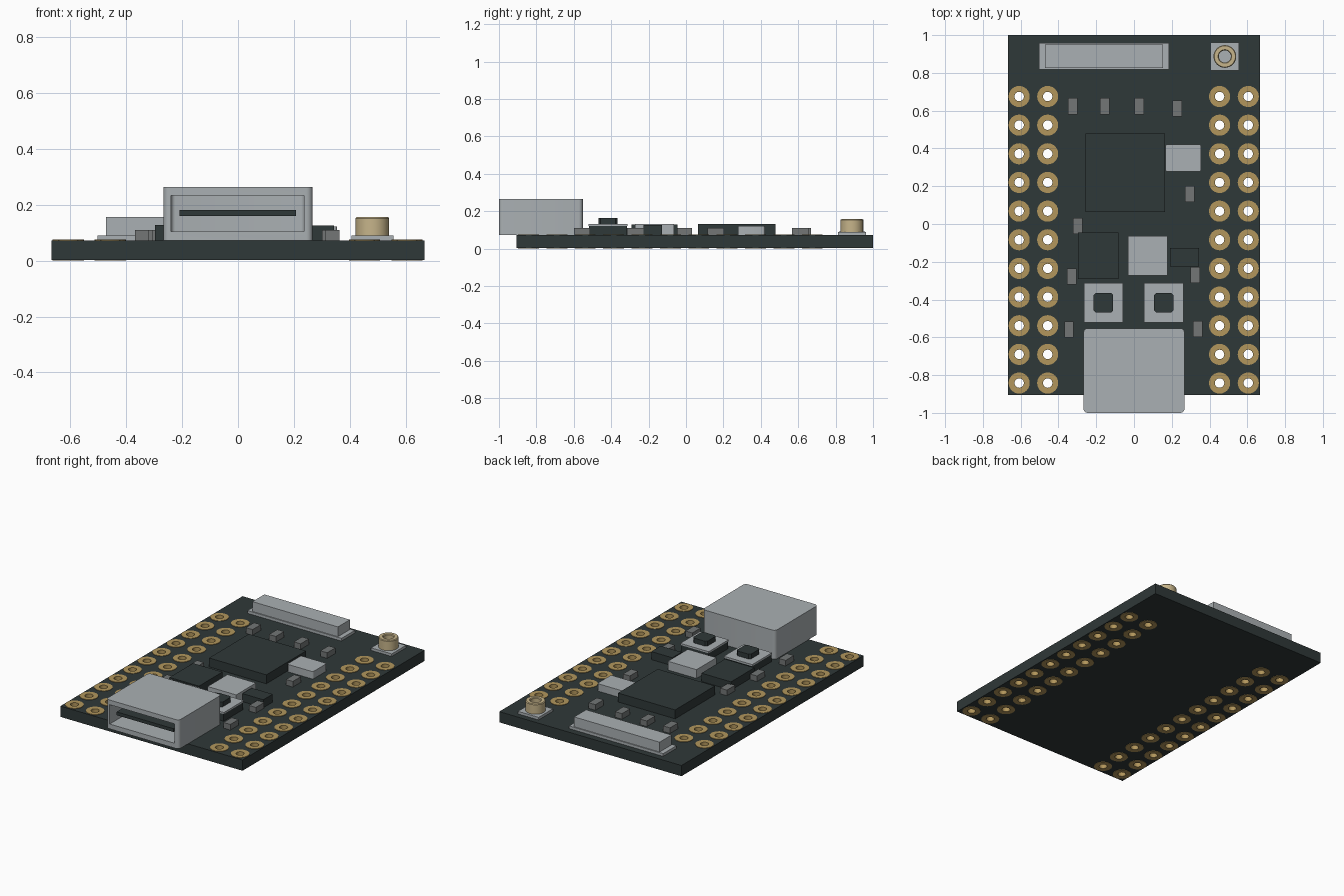
import bpy, bmesh, math

if "Cube" in bpy.data.objects:
    bpy.data.objects.remove(bpy.data.objects["Cube"])


def material(name, r, g, b):
    m = bpy.data.materials.new(name)
    lin = [((c / 255 + 0.055) / 1.055) ** 2.4 for c in (r, g, b)]
    m.diffuse_color = (*lin, 1)
    m.use_nodes = True
    m.node_tree.nodes["Principled BSDF"].inputs["Base Color"].default_value = m.diffuse_color
    return m


DARK = material("dark board", 47, 56, 56)
METAL = material("silver metal", 170, 176, 179)
GREY = material("passive grey", 115, 118, 118)
GOLD = material("pad gold", 178, 150, 92)
BRASS = material("pale brass", 198, 180, 138)
TOP = 0.073  # board surface height


def finish(name, bm, mat, smooth=False):
    bmesh.ops.recalc_face_normals(bm, faces=bm.faces)
    me = bpy.data.meshes.new(name)
    bm.to_mesh(me)
    bm.free()
    ob = bpy.data.objects.new(name, me)
    bpy.context.collection.objects.link(ob)
    me.materials.append(mat)
    if smooth:
        bpy.context.view_layer.objects.active = ob
        ob.select_set(True)
        bpy.ops.object.shade_smooth_by_angle(angle=math.radians(35))
        ob.select_set(False)
    return ob


def box(name, x0, x1, y0, y1, z0, z1, mat, corner=0, segs=5, edge_rule=lambda y: True):
    """Box with optional rounding of its vertical edges."""
    bm = bmesh.new()
    bmesh.ops.create_cube(bm, size=1)
    for v in bm.verts:
        v.co.x = x0 if v.co.x < 0 else x1
        v.co.y = y0 if v.co.y < 0 else y1
        v.co.z = z0 if v.co.z < 0 else z1
    if corner:
        edges = [e for e in bm.edges
                 if abs(e.verts[0].co.z - e.verts[1].co.z) > 1e-4 and edge_rule(e.verts[0].co.y)]
        bmesh.ops.bevel(bm, geom=edges, offset=corner, segments=segs, profile=0.5, affect='EDGES')
    return finish(name, bm, mat, smooth=corner > 0 and segs > 1)


def lathe(bm, profile, cx, cy, n):
    """Revolve a closed (radius, z) profile around a vertical axis."""
    rings = []
    for i in range(n):
        a = 2 * math.pi * i / n
        rings.append([bm.verts.new((cx + r * math.cos(a), cy + r * math.sin(a), z)) for r, z in profile])
    k = len(profile)
    for i in range(n):
        p, q = rings[i], rings[(i + 1) % n]
        for j in range(k):
            bm.faces.new((p[j], q[j], q[(j + 1) % k], p[(j + 1) % k]))


def subtract(ob, cutter):
    mod = ob.modifiers.new("cut", 'BOOLEAN')
    mod.operation = 'DIFFERENCE'
    mod.solver = 'EXACT'
    mod.object = cutter
    bpy.context.view_layer.objects.active = ob
    bpy.ops.object.modifier_apply(modifier=mod.name)
    bpy.data.objects.remove(cutter)


# Board with drilled pin holes
holes = [(x, 0.675 - 0.1517 * i) for x in (-0.608, -0.457, 0.453, 0.605) for i in range(11)]
board = box("board", -0.667, 0.667, -0.905, 1.0, 0.002, TOP, DARK)
bm = bmesh.new()
for x, y in holes:
    g = bmesh.ops.create_cone(bm, cap_ends=True, segments=24, radius1=0.035, radius2=0.035, depth=0.3)
    bmesh.ops.translate(bm, verts=g["verts"], vec=(x, y, 0.05))
subtract(board, finish("hole_cutter", bm, DARK))

# Plated pin holes: flange above and below joined by a bore
bm = bmesh.new()
ring = [(0.025, 0), (0.056, 0), (0.056, 0.002), (0.035, 0.002),
        (0.035, TOP), (0.056, TOP), (0.056, TOP + 0.003), (0.025, TOP + 0.003)]
for x, y in holes:
    lathe(bm, ring, x, y, 24)
finish("pin_pads", bm, GOLD, smooth=True)

# USB shell with socket and tongue
shell = box("usb_shell", -0.267, 0.267, -1.0, -0.552, TOP, 0.264, METAL, corner=0.022)
subtract(shell, box("socket_cutter", -0.239, 0.237, -1.1, -0.62, 0.105, 0.233, METAL,
                    corner=0.015, edge_rule=lambda y: y > -0.8))
box("usb_tongue", -0.21, 0.208, -0.97, -0.615, 0.16, 0.182, DARK)

# Ribbon connector at the back
box("ribbon_connector_base", -0.503, 0.185, 0.818, 0.957, TOP, 0.091, METAL)
box("ribbon_connector_body", -0.472, 0.154, 0.825, 0.95, 0.09, 0.156, METAL)

# Antenna socket
box("antenna_base", 0.406, 0.557, 0.812, 0.962, TOP, 0.09, METAL)
bm = bmesh.new()
lathe(bm, [(0.032, 0.089), (0.06, 0.089), (0.06, 0.152), (0.056, 0.157), (0.036, 0.157), (0.032, 0.152)],
      0.481, 0.887, 32)
finish("antenna_socket", bm, BRASS, smooth=True)

# Chips and cans
box("main_chip", -0.256, 0.163, 0.063, 0.479, TOP, 0.132, DARK)
box("power_chip", -0.297, -0.081, -0.292, -0.046, TOP, 0.128, DARK)
box("small_diode", 0.19, 0.344, -0.226, -0.128, TOP, 0.126, DARK)
box("crystal_can", 0.166, 0.355, 0.277, 0.422, TOP, 0.122, METAL, corner=0.012, segs=3)
box("inductor", -0.032, 0.177, -0.272, -0.064, TOP, 0.131, METAL)

# Push buttons
for side, cx in (("left", -0.162), ("right", 0.157)):
    box(side + "_button_body", cx - 0.102, cx + 0.102, -0.519, -0.315, TOP, 0.121, DARK)
    box(side + "_button_plate", cx - 0.104, cx + 0.104, -0.521, -0.313, 0.121, 0.132, METAL)
    box(side + "_button_key", cx - 0.052, cx + 0.052, -0.469, -0.365, 0.13, 0.164, DARK,
        corner=0.012, segs=1)

# Small passive parts
passives = [(-0.325, 0.624), (-0.155, 0.624), (0.027, 0.624), (0.23, 0.611), (0.295, 0.159),
            (-0.297, -0.011), (-0.33, -0.278), (0.325, -0.27), (-0.344, -0.558), (0.338, -0.556)]
for i, (x, y) in enumerate(passives):
    box(f"passive_{i + 1}", x - 0.025, x + 0.025, y - 0.043, y + 0.043, TOP, 0.11, GREY)
